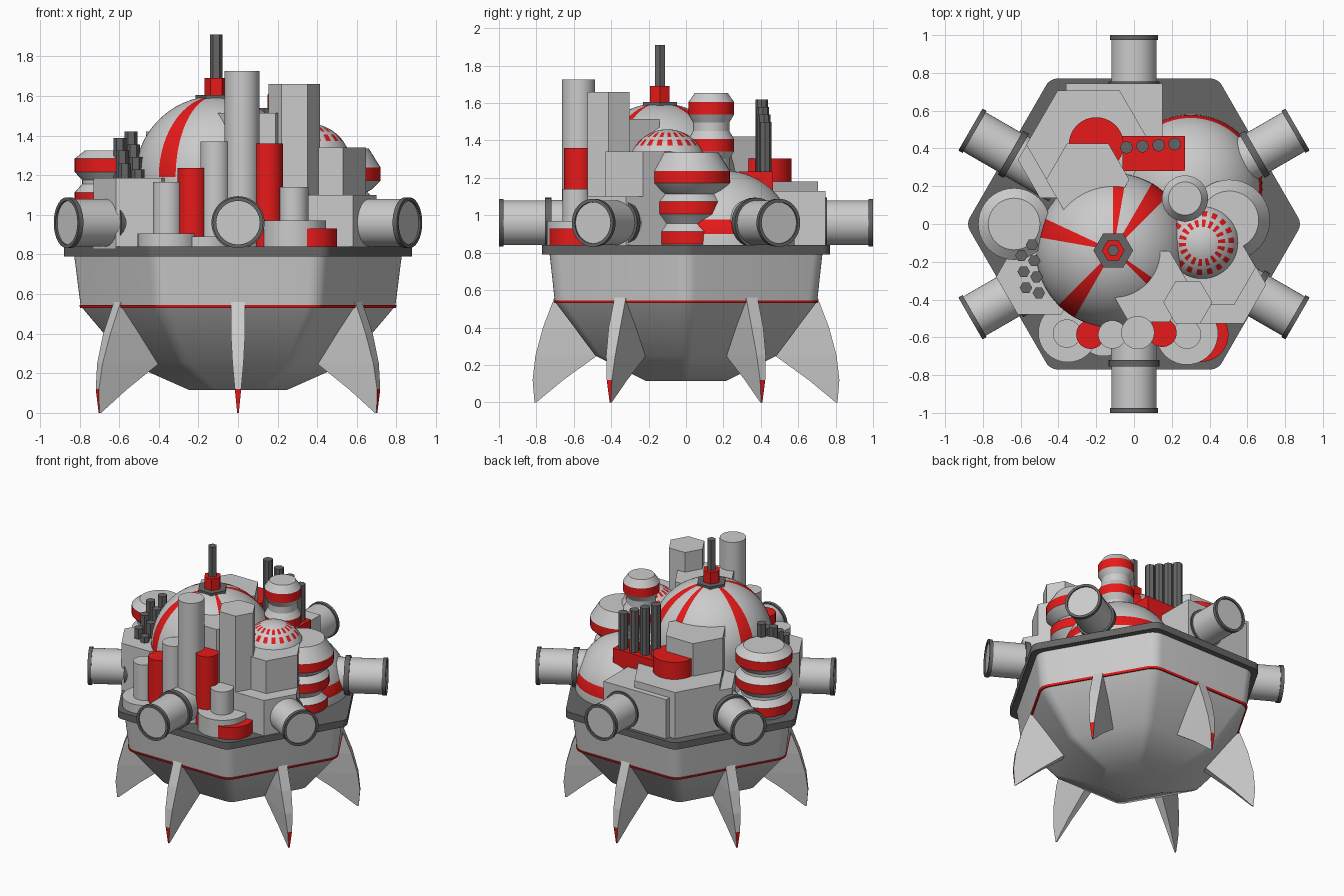
import bpy, bmesh
from math import sin, cos, pi, radians
from mathutils import Matrix, Vector

if "Cube" in bpy.data.objects:
    bpy.data.objects.remove(bpy.data.objects["Cube"])


def material(name, rgb):
    m = bpy.data.materials.new(name)
    m.diffuse_color = (*rgb, 1)
    m.use_nodes = True
    m.node_tree.nodes["Principled BSDF"].inputs["Base Color"].default_value = m.diffuse_color
    return m


MATS = [None, material("red", (0.8, 0.01, 0.01)), material("dark_grey", (0.13, 0.13, 0.13))]
GREY, RED, DARK = 0, 1, 2


def loft(name, rings, paint=None, M=Matrix(), smooth=True):
    """Skin closed rings of points; paint(i, j) picks the colour of each face."""
    paint = paint or (lambda i, j: GREY)
    bm = bmesh.new()
    vs = [[bm.verts.new(M @ Vector(p)) for p in ring] for ring in rings]
    n = len(rings[0])
    for i in range(len(vs) - 1):
        for j in range(n):
            k = (j + 1) % n
            f = bm.faces.new((vs[i][j], vs[i][k], vs[i + 1][k], vs[i + 1][j]))
            f.material_index = paint(i, j)
    bm.faces.new(vs[0][::-1]).material_index = paint(0, -1)
    bm.faces.new(vs[-1]).material_index = paint(len(vs) - 1, -1)
    bmesh.ops.recalc_face_normals(bm, faces=bm.faces[:])
    for f in bm.faces:
        f.smooth = smooth
    for e in bm.edges:
        e.smooth = e.calc_face_angle(0) < radians(30)
    me = bpy.data.meshes.new(name)
    bm.to_mesh(me)
    bm.free()
    me.materials.append(None)
    for m in MATS[1:]:
        me.materials.append(m)
    ob = bpy.data.objects.new(name, me)
    bpy.context.collection.objects.link(ob)
    return ob


def lathe(name, x, y, profile, sides=40, paint=None, M=Matrix()):
    rings = [[(x + r * cos(2 * pi * j / sides), y + r * sin(2 * pi * j / sides), z)
              for j in range(sides)] for r, z in profile]
    return loft(name, rings, paint, M)


def prism(name, x, y, r, top, sides=40, color=GREY, base=0.83):
    return lathe(name, x, y, [(r, base), (r, top)], sides, lambda i, j: color)


def dome(name, x, y, cz, r, paint):
    prof = [(r, 0.83)] + [(r * cos(radians(e)), cz + r * sin(radians(e))) for e in range(0, 90, 6)]
    return lathe(name, x, y, prof + [(0.01 * r, cz + r)], 72, paint)


def stack(name, x, y, bands, top):
    """Tower of pinched drums, each with a red belt; bands = (radius, z)."""
    prof, red = [(bands[0][0] * 0.8, 0.83)], []
    for r, z in bands:
        prof += [(r * 0.8, z - 0.075), (r, z - 0.033)]
        red.append(len(prof) - 1)
        prof += [(r, z + 0.033), (r * 0.8, z + 0.075)]
    prof[-1] = (bands[-1][0] * 0.72, top)
    return lathe(name, x, y, prof, 40, lambda i, j: RED if i in red and j >= 0 else GREY)


def hexring(R, z, f):
    """Hexagon with filleted corners."""
    pts = []
    for k in range(6):
        a = k * pi / 3
        c = R - f / cos(pi / 6)
        for s in range(7):
            b = a + radians(-30 + 10 * s)
            pts.append((c * cos(a) + f * cos(b), c * sin(a) + f * sin(b), z))
    return pts


# hull, stripe and deck
loft("hull", [hexring(R, z, f) for R, z, f in
              [(0.25, 0.115, 0.03), (0.56, 0.25, 0.07), (0.81, 0.54, 0.1), (0.843, 0.8, 0.1)]])
loft("hull_stripe", [hexring(0.812, 0.53, 0.1), hexring(0.817, 0.545, 0.1)], lambda i, j: RED)
loft("deck", [hexring(0.889, 0.79, 0.07), hexring(0.889, 0.84, 0.07)], lambda i, j: DARK)

# six fins and six ports, on the flats of the hexagon
FIN = [(0.70, 0.60, 0.57, 0.035), (0.765, 0.55, 0.40, 0.036), (0.805, 0.475, 0.25, 0.028),
       (0.82, 0.655, 0.12, 0.016), (0.81, 0.80, 0.0, 0.004)]
PORT = [(0.122, 0.45), (0.122, 0.72), (0.134, 0.72), (0.134, 0.755), (0.12, 0.755), (0.12, 0.975),
        (0.128, 0.975), (0.128, 1.0), (0.11, 1.0), (0.11, 0.99)]
for k in range(6):
    turn = Matrix.Rotation(radians(30 + 60 * k), 4, 'Z')
    loft(f"fin_{k}", [[(o, -w, z), (o, w, z), (n, w, z), (n, -w, z)] for o, n, z, w in FIN],
         lambda i, j: RED if i == 3 and j == 0 else GREY, turn, smooth=False)
    lie = turn @ Matrix.Translation((0, 0, 0.96)) @ Matrix.Rotation(pi / 2, 4, 'Y')
    lathe(f"port_{k}", 0, 0, PORT, 40,
          lambda i, j: DARK if j >= 0 and i in (1, 2, 3, 5, 6, 7, 8) else GREY, lie)

# main dome with red wedges and a mast
WEDGES = (52, 84, 163, 232, 319)
dome("main_dome", -0.11, -0.14, 1.19, 0.41,
     lambda i, j: RED if i > 0 and any(abs((j + 0.5) * 5 - a) < 6 for a in WEDGES) else GREY)
prism("mast_cap", -0.11, -0.14, 0.105, 1.605, 6, DARK, 1.575)
prism("mast_base", -0.11, -0.14, 0.06, 1.69, 6, RED, 1.6)
prism("mast", -0.11, -0.14, 0.031, 1.91, 6, DARK, 1.65)

# side dome with dashes, rear dome with a belt
dome("dashed_dome", 0.36, -0.1, 1.25, 0.21,
     lambda i, j: RED if i in (7, 8, 10, 11) and j % 4 < 2 else GREY)
dome("rear_dome", 0.3, 0.2, 0.86, 0.38, lambda i, j: RED if i in (2, 3) and j >= 0 else GREY)

# banded stacks
stack("left_stack", -0.635, 0.0, [(0.19, 0.91), (0.19, 1.08), (0.19, 1.25)], 1.325)
stack("right_stack", 0.505, 0.02, [(0.175, 0.88), (0.185, 1.04), (0.215, 1.205)], 1.335)
stack("tall_stack", 0.27, 0.135, [(0.122, 1.18), (0.122, 1.375), (0.122, 1.572)], 1.655)

# hexagonal buildings: x, y, radius, top
for k, (x, y, r, top) in enumerate([
        (0.285, -0.415, 0.13, 1.66), (0.08, -0.33, 0.217, 1.515), (0.415, -0.23, 0.23, 1.34),
        (0.46, -0.32, 0.24, 1.1), (-0.5, -0.28, 0.23, 1.185), (-0.24, 0.42, 0.33, 1.18),
        (-0.245, 0.235, 0.22, 1.42), (-0.38, 0.34, 0.235, 1.13)]):
    prism(f"hex_building_{k}", x, y, r, top, 6)


def box(name, x0, x1, y0, y1, z0, z1, color):
    loft(name, [[(x0, y0, z), (x1, y0, z), (x1, y1, z), (x0, y1, z)] for z in (z0, z1)],
         lambda i, j: color, smooth=False)


# rear block, red annex and its pipes
box("rear_block", -0.36, 0.15, 0.3, 0.745, 0.83, 1.13, GREY)
box("red_annex", -0.06, 0.27, 0.28, 0.465, 0.83, 1.235, RED)
prism("red_drum", -0.2, 0.42, 0.145, 1.305, color=RED)
for k in range(4):
    prism(f"annex_pipe_{k}", -0.04 + 0.085 * k, 0.405 + 0.006 * k, 0.034, 1.62 - 0.04 * k, 8, DARK, 1.2)

# front cylinders: x, y, radius, top, colour
for k, (x, y, r, top, c) in enumerate([
        (0.02, -0.575, 0.088, 1.725, GREY), (-0.115, -0.585, 0.075, 1.37, GREY),
        (-0.23, -0.585, 0.076, 1.235, RED), (-0.355, -0.58, 0.075, 1.165, GREY),
        (0.15, -0.575, 0.076, 1.36, RED), (0.28, -0.585, 0.076, 1.14, GREY),
        (-0.35, -0.575, 0.157, 0.905, GREY), (0.28, -0.58, 0.165, 0.97, GREY),
        (0.355, -0.585, 0.145, 0.93, RED), (-0.16, -0.56, 0.14, 0.89, GREY)]):
    prism(f"front_cylinder_{k}", x, y, r, top, color=c)

# cluster of small dark pipes, two staggered rows
for k in range(7):
    row = k % 2
    prism(f"side_pipe_{k}", -0.54 - 0.062 * row + 0.006 * k, -0.11 - 0.0425 * k - 0.015 * row,
          0.033, 1.42 - 0.032 * k, 6, DARK, 1.1)
